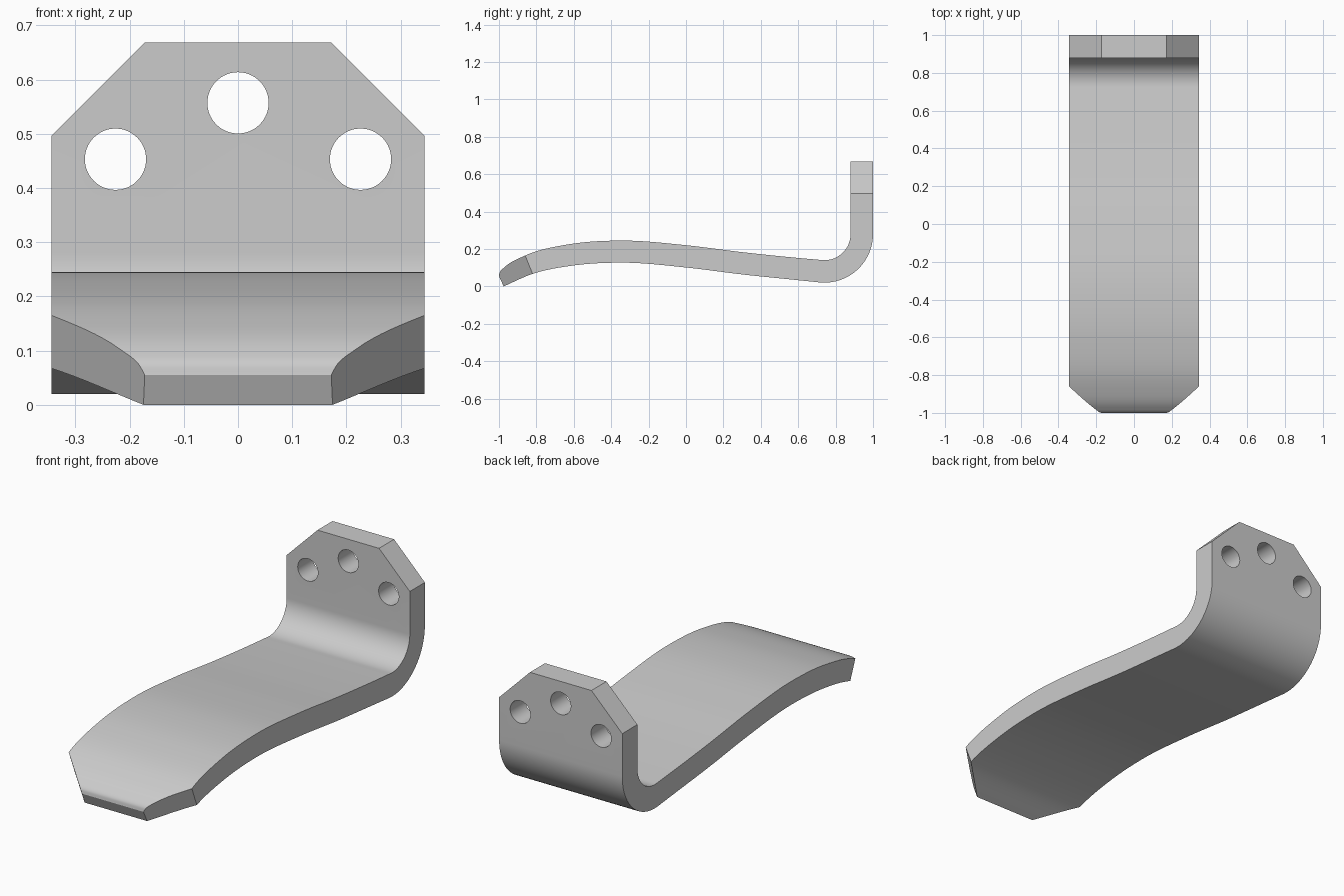
import bpy, bmesh, math
from mathutils import Vector

if "Cube" in bpy.data.objects:
    bpy.data.objects.remove(bpy.data.objects["Cube"])

HALF = 0.344          # half width of the strip
CY, CZ = 0.74, 0.28   # centre of the bend


def spline(pts, n=8):
    """Smooth curve through the points."""
    p = [Vector(q) for q in pts]
    p = [2 * p[0] - p[1]] + p + [2 * p[-1] - p[-2]]
    out = []
    for i in range(1, len(p) - 2):
        a, b, c, d = p[i - 1:i + 3]
        h = (c - b).length
        # tangents weighted by spacing
        h0, h2 = (b - a).length, (d - c).length
        m0 = ((b - a) / h0 * h + (c - b) / h * h0) / (h0 + h) * h
        m1 = ((c - b) / h * h2 + (d - c) / h2 * h) / (h + h2) * h
        for k in range(n):
            t = k / n
            out.append(b * (2*t**3 - 3*t*t + 1) + m0 * (t**3 - 2*t*t + t)
                       + c * (3*t*t - 2*t**3) + m1 * (t**3 - t*t))
    return out


def bend(r, n=24):
    """Arc from the strip up to the vertical plate."""
    angles = [math.radians(-96 + 96 * i / n) for i in range(n + 1)]
    return [Vector((CY + r * math.cos(a), CZ + r * math.sin(a))) for a in angles]


# Side profile (y, z): top skin, then bottom skin
upper = spline([(-1, .055), (-.996, .075), (-.97, .103), (-.86, .165), (-.62, .226),
                (-.35, .245), (0, .22), (.3, .183), (.6, .152), (.725, .141)])
upper += bend(0.14) + [Vector((0.88, 0.668))]
lower = spline([(-.975, 0), (-.82, .067), (-.6, .112), (-.35, .127),
                (0, .101), (.3, .064), (.6, .033), (.713, .0214)])
lower += bend(0.26) + [Vector((1.0, 0.668))]
profile = lower + upper[::-1]

# Extrude the profile across the width
bm = bmesh.new()
face = bm.faces.new([bm.verts.new((-HALF, p.x, p.y)) for p in profile])
ext = bmesh.ops.extrude_face_region(bm, geom=[face])
bmesh.ops.translate(bm, vec=(2 * HALF, 0, 0),
                    verts=[v for v in ext["geom"] if isinstance(v, bmesh.types.BMVert)])
bmesh.ops.recalc_face_normals(bm, faces=bm.faces[:])


def clip(point, normal):
    """Cut away everything on the normal's side and cap the cut."""
    res = bmesh.ops.bisect_plane(bm, geom=bm.verts[:] + bm.edges[:] + bm.faces[:], dist=1e-6,
                                 plane_co=point, plane_no=normal, clear_outer=True)
    edges = [e for e in res["geom_cut"] if isinstance(e, bmesh.types.BMEdge)]
    bmesh.ops.contextual_create(bm, geom=edges)


# Corner cuts on the plate and on the tip
for s in (-1, 1):
    clip(Vector((s * 0.172, 0.9, 0.668)), Vector((s, 0, 1)).normalized())
    a, b = Vector((s * HALF, -0.86, 0.165)), Vector((s * 0.172, -1, 0.055))
    n = (b - a).cross(Vector((0, 0.04, -0.098))).normalized()
    clip(a, n if n.x * s > 0 else -n)
bmesh.ops.recalc_face_normals(bm, faces=bm.faces[:])

mesh = bpy.data.meshes.new("bent_bracket")
bm.to_mesh(mesh)
bm.free()
bracket = bpy.data.objects.new("bent_bracket", mesh)
bpy.context.collection.objects.link(bracket)

grey = bpy.data.materials.new("plain grey")
grey.diffuse_color = (0.6, 0.6, 0.6, 1)
grey.use_nodes = True
grey.node_tree.nodes["Principled BSDF"].inputs["Base Color"].default_value = grey.diffuse_color
mesh.materials.append(grey)

# Three bolt holes through the plate
for x, z in ((-0.226, 0.453), (0, 0.557), (0.226, 0.453)):
    bpy.ops.mesh.primitive_cylinder_add(vertices=64, radius=0.0565, depth=0.4,
                                        location=(x, 0.94, z), rotation=(math.pi / 2, 0, 0))
    cutter = bpy.context.object
    cutter.name = "hole_cutter"
    cutter.hide_render = True
    cutter.data.materials.append(grey)
    bpy.context.view_layer.objects.active = bracket
    mod = bracket.modifiers.new("bolt_hole", 'BOOLEAN')
    mod.operation = 'DIFFERENCE'
    mod.solver = 'EXACT'
    mod.object = cutter
    bpy.ops.object.modifier_apply(modifier=mod.name)
    bpy.data.objects.remove(cutter)

bpy.ops.object.select_all(action='DESELECT')
bracket.select_set(True)
bpy.context.view_layer.objects.active = bracket
bpy.ops.object.shade_smooth_by_angle(angle=math.radians(30))
